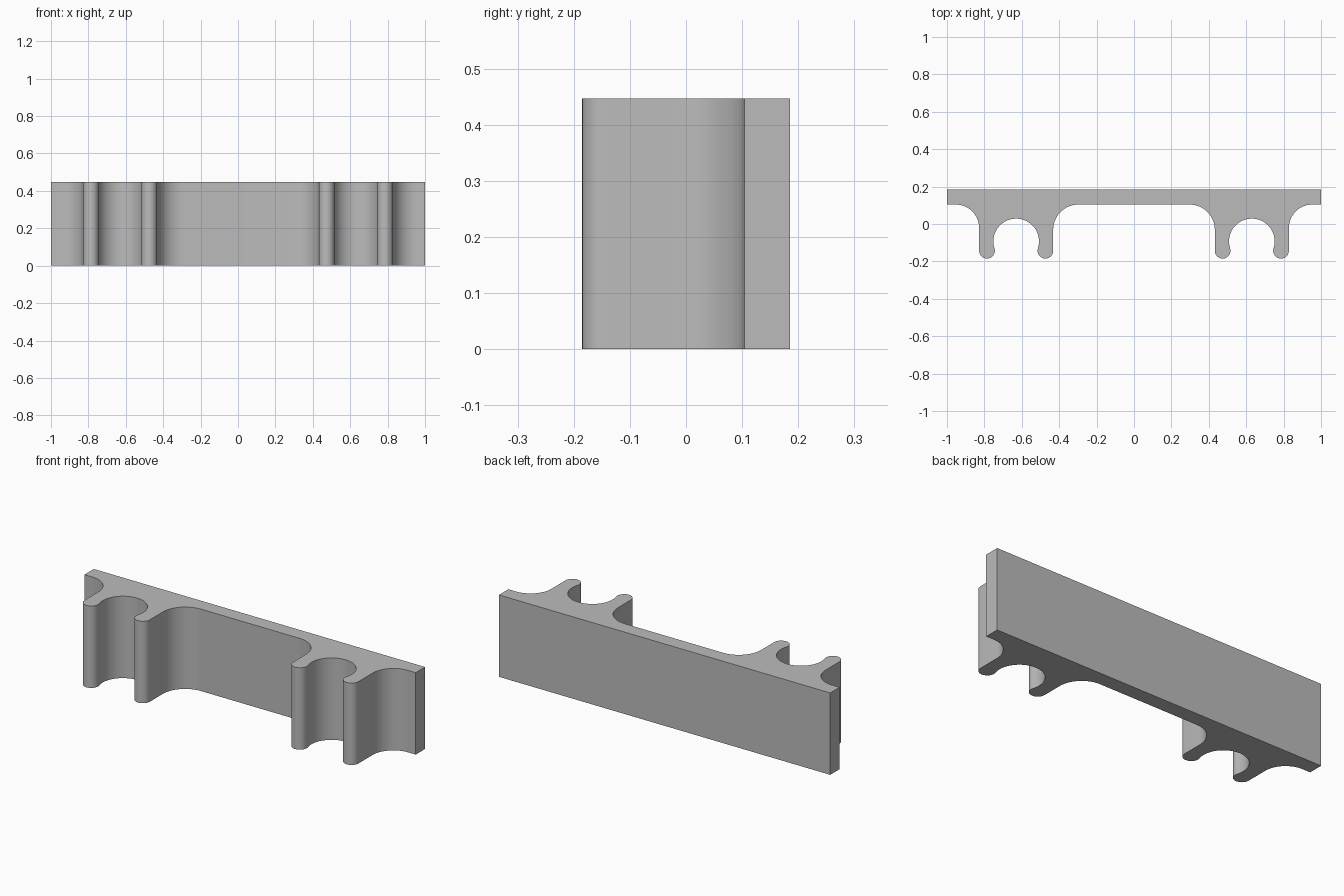
import bpy, bmesh
from math import cos, sin, radians, atan2, hypot, degrees

cube = bpy.data.objects.get("Cube")
if cube:
    bpy.data.objects.remove(cube, do_unlink=True)

HEIGHT = 0.447
BACK, PLATE = 0.185, 0.104        # plate back and front faces
MID = 0.63                        # clip centre line
OUT_R, IN_R = 0.125, 0.135        # fillets between plate and clip
ARM = 0.198                       # clip half width
TIP_R = 0.042
TIP_X, TIP_Y = ARM - TIP_R, -BACK + TIP_R
POCKET_Y = -0.093
POCKET_R = hypot(TIP_X, TIP_Y - POCKET_Y) - TIP_R
TILT = degrees(atan2(POCKET_Y - TIP_Y, TIP_X))


def arc(cx, cy, r, start, end, n=20):
    angles = [radians(start + (end - start) * i / n) for i in range(n + 1)]
    return [(cx + r * cos(a), cy + r * sin(a)) for a in angles]


# Right-hand half of the outline, from the back centre round to the front centre
half = [(1, BACK), (1, PLATE)]
half += arc(MID + ARM + OUT_R, PLATE - OUT_R, OUT_R, 90, 180)
half += arc(MID + TIP_X, TIP_Y, TIP_R, 0, -180 - TILT)
half += arc(MID, POCKET_Y, POCKET_R, -TILT, 180 + TILT, 40)[1:]
half += arc(MID - TIP_X, TIP_Y, TIP_R, TILT, -180)[1:]
half += arc(MID - ARM - IN_R, PLATE - IN_R, IN_R, 0, 90)
outline = half + [(-x, y) for x, y in reversed(half)]

# Extrude the mirrored outline into the bracket
bm = bmesh.new()
base = bm.faces.new([bm.verts.new((x, y, 0)) for x, y in outline])
top = bmesh.ops.extrude_face_region(bm, geom=[base], use_keep_orig=True)["geom"]
bmesh.ops.translate(bm, vec=(0, 0, HEIGHT),
                    verts=[v for v in top if isinstance(v, bmesh.types.BMVert)])
bmesh.ops.recalc_face_normals(bm, faces=bm.faces)
mesh = bpy.data.meshes.new("double_clip_bracket")
bm.to_mesh(mesh)
bm.free()
bracket = bpy.data.objects.new("double_clip_bracket", mesh)
bpy.context.collection.objects.link(bracket)

# Plain grey plastic
grey = bpy.data.materials.new("grey_plastic")
grey.use_nodes = True
colour = (0.5, 0.5, 0.5, 1)
grey.diffuse_color = colour
grey.node_tree.nodes["Principled BSDF"].inputs["Base Color"].default_value = colour
mesh.materials.append(grey)

bpy.ops.object.select_all(action="DESELECT")
bracket.select_set(True)
bpy.context.view_layer.objects.active = bracket
bpy.ops.object.shade_smooth_by_angle(angle=radians(30))
